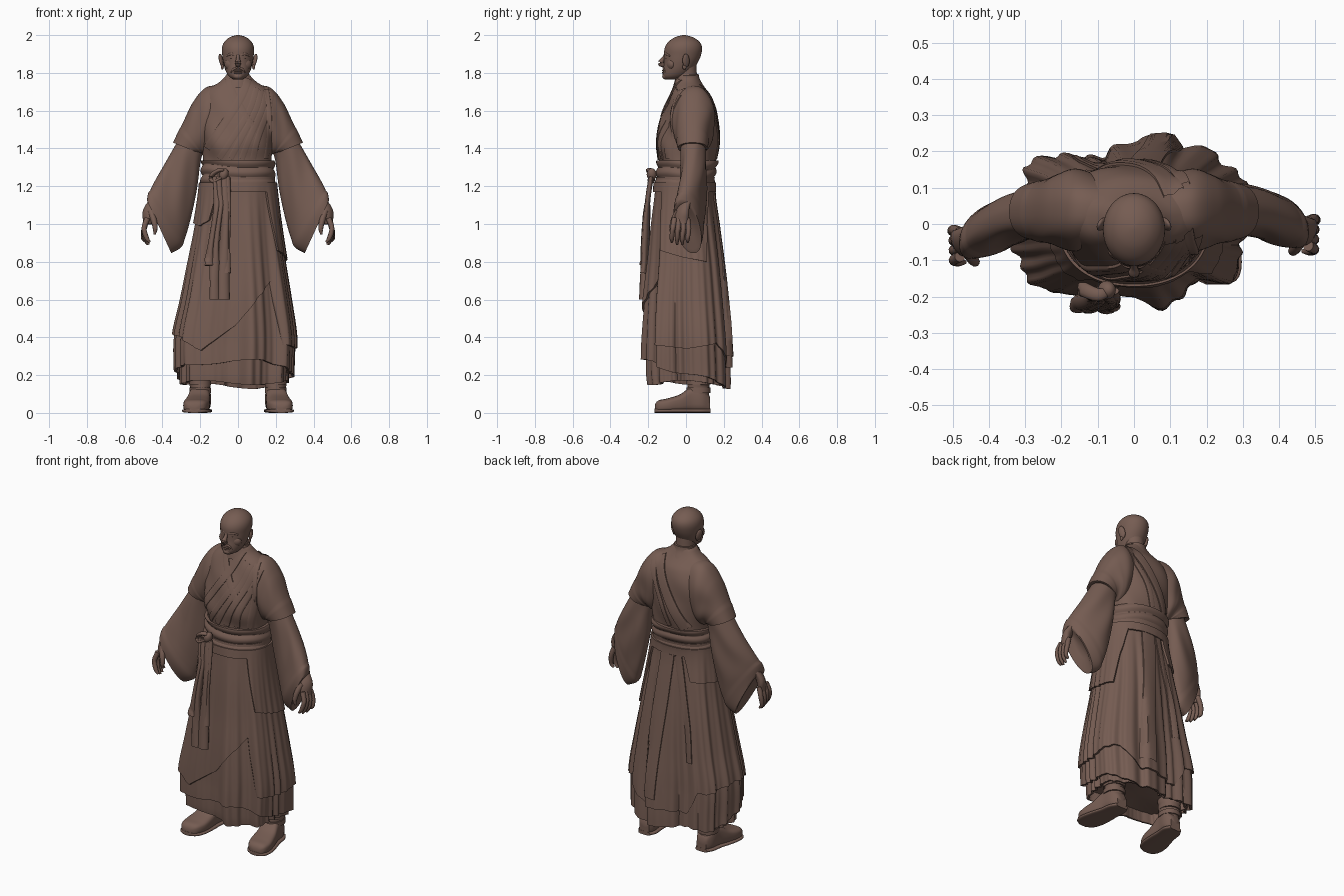
import bpy, bmesh, math
from mathutils import Vector, Matrix
from mathutils.bvhtree import BVHTree

if "Cube" in bpy.data.objects:
    bpy.data.objects.remove(bpy.data.objects["Cube"])

brown = bpy.data.materials.new("brown clay")
brown.use_nodes = True
brown.diffuse_color = (0.18, 0.108, 0.085, 1)
brown.node_tree.nodes["Principled BSDF"].inputs["Base Color"].default_value = brown.diffuse_color
brown.node_tree.nodes["Principled BSDF"].inputs["Roughness"].default_value = 0.8


def finish(name, bm):
    bmesh.ops.recalc_face_normals(bm, faces=bm.faces)
    me = bpy.data.meshes.new(name)
    bm.to_mesh(me)
    bm.free()
    me.materials.append(brown)
    me.shade_smooth()
    me.set_sharp_from_angle(angle=math.radians(55))
    ob = bpy.data.objects.new(name, me)
    bpy.context.scene.collection.objects.link(ob)
    return ob


def interp(rows, t, smooth=True):
    """Value of a keyed table at t, along a smooth or a straight path."""
    t = min(max(t, rows[0][0]), rows[-1][0])
    i = max(k for k in range(len(rows) - 1) if rows[k][0] <= t)
    a, b = rows[i], rows[i + 1]
    p, q = rows[max(i - 1, 0)], rows[min(i + 2, len(rows) - 1)]
    h = b[0] - a[0]
    s = (t - a[0]) / h
    out = []
    for j in range(1, len(a)):
        v = a[j] + (b[j] - a[j]) * s
        if smooth:
            m = (b[j] - p[j]) / (b[0] - p[0]) * h
            n = (q[j] - a[j]) / (q[0] - a[0]) * h
            d = b[j] - a[j]
            v += s * (1 - s) * ((m - d) * (1 - s) - (n - d) * s)
        out.append(v)
    return out


def loft(name, rings, closed=True):
    bm = bmesh.new()
    vs = [[bm.verts.new(p) for p in r] for r in rings]
    n = len(vs[0])
    for r, s in zip(vs, vs[1:]):
        for i in range(n if closed else n - 1):
            j = (i + 1) % n
            bm.faces.new((r[i], r[j], s[j], s[i]))
    if closed:
        for r in (vs[0], vs[-1]):
            c = bm.verts.new(sum((v.co for v in r), Vector()) / n)
            for i in range(n):
                bm.faces.new((r[i], r[(i + 1) % n], c))
    return finish(name, bm)


def power(v, p):
    return math.copysign(abs(v) ** p, v)


def garment(name, rows, top, hem, off=lambda a, z: 0, n=180, m=36, p=0.9, inset=0.012):
    """Body-hugging shell: rows are z, x0, x1, y0, y1; the hem height may vary by angle."""
    def point(a, z, extra=0):
        x0, x1, y0, y1 = interp(rows, z)
        d = Vector(((x1 - x0) / 2 * power(math.cos(a), p), (y1 - y0) / 2 * power(math.sin(a), p), 0))
        d += d.normalized() * (off(a, z) + extra)
        return Vector(((x0 + x1) / 2, (y0 + y1) / 2, z)) + d
    angles = [math.tau * i / n for i in range(n)]
    rings = [[point(a, top + (hem(a) - top) * k / m) for a in angles] for k in range(m + 1)]
    if inset:
        rings.append([point(a, hem(a), -inset) for a in angles])
        rings.append([point(a, hem(a) + 0.06, -2 * inset) for a in angles])
    return loft(name, rings)


def tube(name, pts, radii, flat=1, n=12):
    rows = [(i, *p, r) for i, (p, r) in enumerate(zip(pts, radii))]
    rings = []
    for k in range(5 * (len(pts) - 1) + 1):
        t = k / 5
        x, y, z, r = interp(rows, t)
        d = Vector(interp(rows, t + .1)[:3]) - Vector(interp(rows, t - .1)[:3])
        q = d.to_track_quat('Z', 'Y')
        rings.append([Vector((x, y, z)) + q @ Vector((r * math.cos(a), r * flat * math.sin(a), 0))
                      for a in (math.tau * i / n for i in range(n))])
    return loft(name, rings)


def blob(name, loc, size, turn=(0, 0, 0)):
    bm = bmesh.new()
    bmesh.ops.create_uvsphere(bm, u_segments=20, v_segments=12, radius=1)
    bm.transform(Matrix.LocRotScale(Vector(loc), Matrix.Rotation(turn[2], 3, 'Z')
                 @ Matrix.Rotation(turn[1], 3, 'Y') @ Matrix.Rotation(turn[0], 3, 'X'), Vector(size)))
    return finish(name, bm)


# Torso and layered skirts, with deep folds by angle
robe = [(.1, -.325, .285, -.2, .232), (.2, -.325, .287, -.215, .232), (.4, -.325, .29, -.213, .222),
        (.6, -.285, .265, -.203, .205), (.8, -.248, .235, -.185, .185), (1, -.212, .207, -.17, .16),
        (1.2, -.185, .185, -.15, .135), (1.33, -.18, .18, -.14, .155), (1.42, -.19, .19, -.155, .168),
        (1.5, -.195, .195, -.143, .168), (1.6, -.2, .2, -.112, .158), (1.68, -.185, .185, -.08, .13),
        (1.72, -.15, .15, -.062, .1), (1.75, -.1, .1, -.05, .08), (1.79, -.06, .06, -.045, .06)]
lobes = [(0, 0), (26, .03), (40, .012), (51, .024), (62, -.005), (73, .012), (86, -.01), (97, -.035), (107, -.055),
         (120, -.025), (133, .01), (143, .024), (152, -.012), (165, -.005), (180, 0), (196, .015), (206, 0),
         (217, .022), (242, -.008), (268, -.03), (286, .026), (308, -.02), (322, .028), (340, .005), (360, 0)]


def pleat(a, z):
    grow = min(max((1.22 - z) / 0.85, 0), 1)
    fine = abs(math.sin(11 * a + math.sin(3 * a) + .6 * z)) - .6
    return grow * (interp(lobes, math.degrees(a))[0] + .011 * fine + .005 * math.sin(31 * a + 2 * math.sin(2 * a)))


over_hem = [(0, .34), (40, .37), (65, .24), (115, .24), (125, .38), (180, .42), (215, .4), (238, .33),
            (270, .46), (285, .58), (292, .62), (312, .7), (318, .36), (360, .34)]
hip_hem = [(0, .82), (28, .8), (36, 1), (50, 1.17), (112, 1.17), (122, 1.03), (180, 1.01), (215, .99),
           (232, 1.02), (240, 1.17), (314, 1.17), (322, .86), (360, .82)]
torso = garment("robe_body", robe, 1.785, lambda a: 1.2,
                lambda a, z: .004 * math.sin(5 * a + 22 * z) * min(1, (1.79 - z) * 6), m=44)
garment("under_skirt", robe, .5, lambda a: .16 + .012 * math.sin(3 * a + 2),
        lambda a, z: pleat(a, z) - .03)
garment("pleated_skirt", robe, 1.2, lambda a: .205 - .07 * math.sin(a) + .012 * math.sin(4 * a), pleat)
over = garment("over_skirt", robe, 1.25, lambda a: interp(over_hem, math.degrees(a), False)[0],
               lambda a, z: pleat(a, z) + .013)
garment("hip_folds", robe, 1.22, lambda a: interp(hip_hem, math.degrees(a), False)[0],
        lambda a, z: pleat(a, z) + .024)

# Waist sash in wraps
garment("sash", robe, 1.335, lambda a: 1.18,
        lambda a, z: .006 + .012 * abs(math.sin(58 * (z + .012 * math.sin(a + 1) + .006 * math.sin(3 * a)))),
        m=40)


# Wide sleeves with a raised cuff: rows are t, top edge x z, bottom edge x z, centre y, half depth
def sleeve(name, rows, s, ripple, shift=0.0, tilt=0.0):
    rings = []
    for k in range(41):
        t = k / 40
        xt, zt, xb, zb, y, d = interp(rows, t)
        c = Vector(((xt + xb) / 2, y + shift * t, (zt + zb) / 2))
        u = Vector(((xt - xb) / 2, -tilt * t, (zt - zb) / 2))
        cuff = 1.03 if t > .86 else 1
        ring = []
        for i in range(64):
            a = math.tau * i / 64
            w = 1 + ripple * t * math.sin(math.pi * min(1, t * 1.2)) * math.sin(5 * a + 7 * t)
            ring.append(c + cuff * (u * math.cos(a) + Vector((0, d * w * power(math.sin(a), .85), 0))))
        rings.append(ring)
    back = rings[-6][0].lerp(rings[-6][32], .5)
    rings.append([p.lerp(c, .14) for p in rings[-1]])
    rings.append([p.lerp(back, .45) for p in rings[-1]])
    return loft(name, [[Vector((p.x * s, p.y, p.z)) for p in r] for r in rings])


upper = [(0, .06, 1.73, .1, 1.42, .035, .09), (.3, .165, 1.725, .15, 1.37, .04, .113),
         (.55, .235, 1.65, .17, 1.36, .04, .103), (.8, .29, 1.54, .185, 1.37, .035, .088),
         (1, .342, 1.43, .205, 1.375, .035, .076)]
lower = [(0, .27, 1.52, .185, 1.38, .035, .066), (.25, .33, 1.42, .2, 1.32, .037, .066),
         (.5, .393, 1.31, .22, 1.17, .035, .068), (.75, .447, 1.215, .262, .985, .02, .07),
         (.9, .474, 1.155, .3, .885, .005, .07), (1, .48, 1.12, .355, .85, -.002, .064)]
cloth = [torso, over]
for side, s, dy in (("left", 1, .01), ("right", -1, -.02)):
    def sx(*pts, shift=0.0):
        return [(p[0] * s, p[1] + shift, p[2]) for p in pts]
    cloth.append(sleeve(side + "_over_sleeve", upper, s, .08))
    cloth.append(sleeve(side + "_sleeve", lower, s, .14, dy, .03))

    # Hands
    tube(side + "_palm", sx((.41, .01, 1.18), (.45, -.01, 1.12), (.472, -.03, 1.06), (.48, -.035, 1.0), shift=dy),
         (.03, .03, .042, .034), .62, 16)
    for i in range(4):
        y = -.075 + .028 * i
        dx = .012 * (1 - i / 2)
        tube(f"{side}_finger_{i + 1}", sx((.48, y * .8 - .01, 1.03), (.497, y - .005, .975),
             (.495 - dx, y - .01, .925), (.478 - dx, y - .01, .885 + .012 * abs(i - 1.5)), shift=dy),
             (.015, .014, .012, .006), n=10)
    tube(side + "_thumb", sx((.462, -.05, 1.07), (.446, -.075, 1.02), (.438, -.085, .975), (.442, -.085, .945),
         shift=dy), (.017, .016, .013, .006), n=10)

    # Boots: rows are y, centre x, half width, top
    foot = [(-.165, .23, .026, .04), (-.15, .228, .052, .06), (-.1, .222, .068, .072), (-.03, .212, .064, .095),
            (.03, .203, .055, .135), (.09, .196, .052, .13), (.128, .194, .032, .08)]
    for part, extra in (("boot", 0), ("boot_sole", .007)):
        rings = []
        for k in range(29):
            y = -.165 + .293 * k / 28
            cx, hw, zt = interp(foot, y)
            z1 = .022 if extra else zt
            rings.append([Vector((s * (cx + (hw + extra) * power(math.cos(a), .7)), y * (1 + extra),
                                  z1 / 2 * (1 + power(math.sin(a), .6)) + (0 if extra else .004)))
                          for a in (math.tau * i / 32 for i in range(32))])
        loft(f"{side}_{part}", rings)
    tube(side + "_boot_shaft", sx((.2, .065, .07), (.2, .066, .13), (.2, .066, .2), (.195, .06, .42)),
         (.05, .053, .058, .075), 1.1, 24)
    for z in (.12, .165):
        cuff = [(k, s * .2 - .058, s * .2 + .058, .003, .129) for k in (0, 1)]
        garment(f"{side}_boot_band_{round(z * 1000)}", cuff, z + .014, lambda a: z - .014, n=32, m=4)

    # Ears, cheeks, eyes and brows
    blob(side + "_ear", (.088 * s, 0, 1.865), (.01, .02, .037), (.15, .2 * s, .45 * s))
    blob(side + "_earlobe", (.083 * s, -.008, 1.832), (.008, .011, .014))
    blob(side + "_cheek", (.04 * s, -.081, 1.846), (.034, .021, .03), (0, 0, .4 * s))
    blob(side + "_eye", (.031 * s, -.1, 1.877), (.015, .009, .006), (0, 0, .3 * s))
    tube(side + "_brow", sx((.008, -.11, 1.892), (.034, -.102, 1.9), (.06, -.084, 1.89)), (.006, .008, .004))
    tube(side + "_moustache", sx((.004, -.12, 1.828), (.022, -.115, 1.82), (.037, -.105, 1.8)),
         (.005, .006, .003))

# Head and neck
head = [(1.765, -.025, .025, -.11, -.04), (1.78, -.047, .047, -.122, 0), (1.81, -.065, .065, -.122, .035),
        (1.85, -.077, .077, -.117, .06), (1.89, -.083, .083, -.116, .078), (1.93, -.085, .085, -.113, .085),
        (1.96, -.075, .075, -.097, .075), (1.985, -.05, .05, -.066, .045), (1.996, -.025, .025, -.038, .016),
        (2, -.008, .008, -.018, -.002)]
garment("head", head, 2, lambda a: 1.765, n=48, m=40, p=1, inset=0)
garment("neck", [(1.68, -.07, .07, -.05, .075), (1.76, -.055, .055, -.045, .06), (1.85, -.055, .055, -.06, .055)],
        1.85, lambda a: 1.68, n=32, m=10, p=1, inset=0)
garment("collar", [(1.72, -.1, .1, -.07, .1), (1.77, -.066, .066, -.056, .072), (1.8, -.06, .06, -.04, .066)],
        1.795, lambda a: 1.72, n=48, m=8, p=1)
tube("nose", [(0, -.106, 1.9), (0, -.12, 1.875), (0, -.134, 1.852), (0, -.116, 1.838)], (.008, .01, .016, .01))
for z in (1.812, 1.801):
    blob("lip", (0, -.117, z), (.024, .01, .006))
blob("chin", (0, -.106, 1.782), (.026, .02, .017))

# Cloth strips laid on the robe
verts, faces = [], []
for ob in cloth:
    base = len(verts)
    verts += [v.co.copy() for v in ob.data.vertices]
    faces += [[base + i for i in f.vertices] for f in ob.data.polygons]
tree = BVHTree.FromPolygons(verts, faces)


def drape(name, path, width, thick=.01, side=-1):
    rows = [(i, *p) for i, p in enumerate(path)]
    rings, steps, y = [], 24, 0
    for k in range(steps + 1):
        t = k / steps * (len(path) - 1)
        c = Vector(interp(rows, t))
        d = (Vector(interp(rows, t + .05)) - Vector(interp(rows, t - .05))).normalized()
        ring = []
        for u, h in ((-1, -1), (-1, .7), (-.5, 1), (0, .8), (.5, 1), (1, .7), (1, -1)):
            q = c + Vector((-d.y, d.x)) * u * width / 2
            hit = tree.ray_cast(Vector((q.x, side, q.y)), Vector((0, -side, 0)))[0]
            y = hit.y if hit else y
            ring.append(Vector((q.x, y + side * thick * h, q.y)))
        rings.append(ring)
    loft(name, rings, closed=False)


drape("right_lapel", [(-.055, 1.77), (-.03, 1.7), (.02, 1.61), (.08, 1.52)], .035, .008)
drape("left_lapel", [(.055, 1.77), (.015, 1.67), (-.06, 1.55), (-.165, 1.4)], .042, .011)
for i in range(4):
    drape(f"shoulder_fold_{i + 1}", [(.1 + .025 * i, 1.72 - .012 * i), (.06 + .033 * i, 1.6),
          (-.03 + .045 * i, 1.45), (-.1 + .06 * i, 1.345)], .032, .008)
drape("shoulder_wrap_edge", [(.15, 1.715), (.165, 1.6), (.165, 1.46), (.15, 1.345)], .025, .011)
drape("back_band", [(.11, 1.725), (.06, 1.62), (-.02, 1.48), (-.1, 1.345)], .06, .01, 1)
drape("back_band_edge", [(.14, 1.7), (.11, 1.6), (.05, 1.48), (0, 1.345)], .03, .008, 1)
drape("back_panel", [(.02, 1.17), (.04, .9), (.07, .6), (.09, .3)], .09, .009, 1)
drape("back_strap", [(-.05, 1.17), (-.09, .95), (-.13, .75), (-.15, .55)], .04, .009, 1)

# Sash knot, loops and hanging tails
blob("sash_knot", (-.075, -.182, 1.262), (.024, .026, .034), (0, .3, 0))
tube("sash_loop", [(-.07, -.185, 1.28), (-.1, -.195, 1.285), (-.14, -.18, 1.255), (-.13, -.185, 1.225),
     (-.08, -.19, 1.25)], (.012, .018, .02, .018, .012), .6)
tails = [(-.07, -.075, .6, .028), (-.1, -.122, .6, .026), (-.12, -.15, .78, .024), (-.055, -.06, .74, .02)]
for i, (x0, x1, z, r) in enumerate(tails):
    tube(f"sash_tail_{i + 1}", [(x0, -.185, 1.25), (x0 * .95, -.205, 1.1), (x1, -.218, .85), (x1, -.228, z)],
         (r * .7, r * .8, r, r * 1.15), .65)
